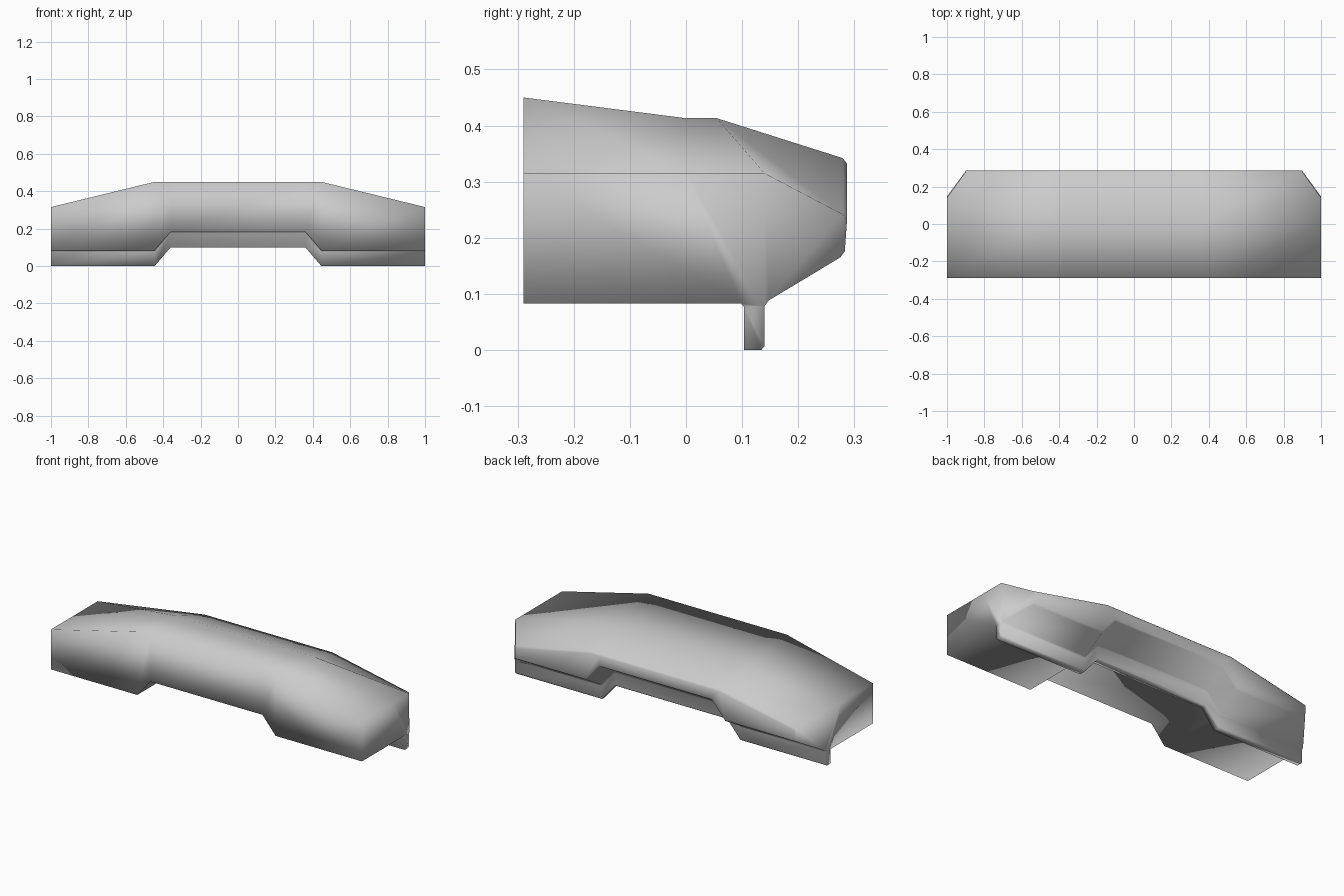
import bpy, bmesh

if "Cube" in bpy.data.objects:
    bpy.data.objects.remove(bpy.data.objects["Cube"])


# Cross-section (x, y, z) of the body at one station along its length
def section(side, x, lift, end=False):
    top = 0.315 if end else 0.45
    crest = 0.315 if end else 0.413
    crest_y = 0.14 if end else 0.055
    back_top = 0.24 if end else 0.34
    xb = 0.90 if end else x                      # chamfered rear corners
    xt = 0.90 if end else min(x, 0.41)
    pts = [
        (x, -0.29, 0.083 + lift), (x, -0.29, top),
        (x, 0.0, crest), (x, crest_y, crest),
        (xt, 0.279, back_top + 0.002), (xt, 0.287, back_top - 0.008),
        (xb, 0.283, 0.176 + lift), (xb, 0.275, 0.165 + lift),
        (x, 0.147, 0.088 + lift), (x, 0.14, 0.078 + lift),
        (x, 0.14, 0.007 + lift), (x, 0.134, lift),
        (x, 0.103, lift), (x, 0.103, 0.077 + lift), (x, 0.098, 0.083 + lift),
    ]
    return [(side * px, py, pz) for px, py, pz in pts]


# Stations from left end to right end; the middle underside is raised
half = [(1.0, 0.0, True), (0.445, 0.0, False), (0.36, 0.10, False)]
stations = [section(-1, *s) for s in half] + [section(1, *s) for s in reversed(half)]

bm = bmesh.new()
rings = [[bm.verts.new(p) for p in ring] for ring in stations]
n = len(rings[0])

# Lofted skin
for a, b in zip(rings, rings[1:]):
    for i in range(n):
        j = (i + 1) % n
        bm.faces.new((a[i], a[j], b[j], b[i]))

# End caps with slanted rear corner panels
for ring in (rings[0], rings[-1]):
    bm.faces.new(ring[3:9])
    bm.faces.new(ring[:4] + [ring[8], ring[9], ring[13], ring[14]])
    bm.faces.new(ring[9:14])

bmesh.ops.recalc_face_normals(bm, faces=bm.faces)
for f in bm.faces:
    f.smooth = True

mesh = bpy.data.meshes.new("bumper_body")
bm.to_mesh(mesh)
bm.free()
body = bpy.data.objects.new("bumper_body", mesh)
bpy.context.collection.objects.link(body)
